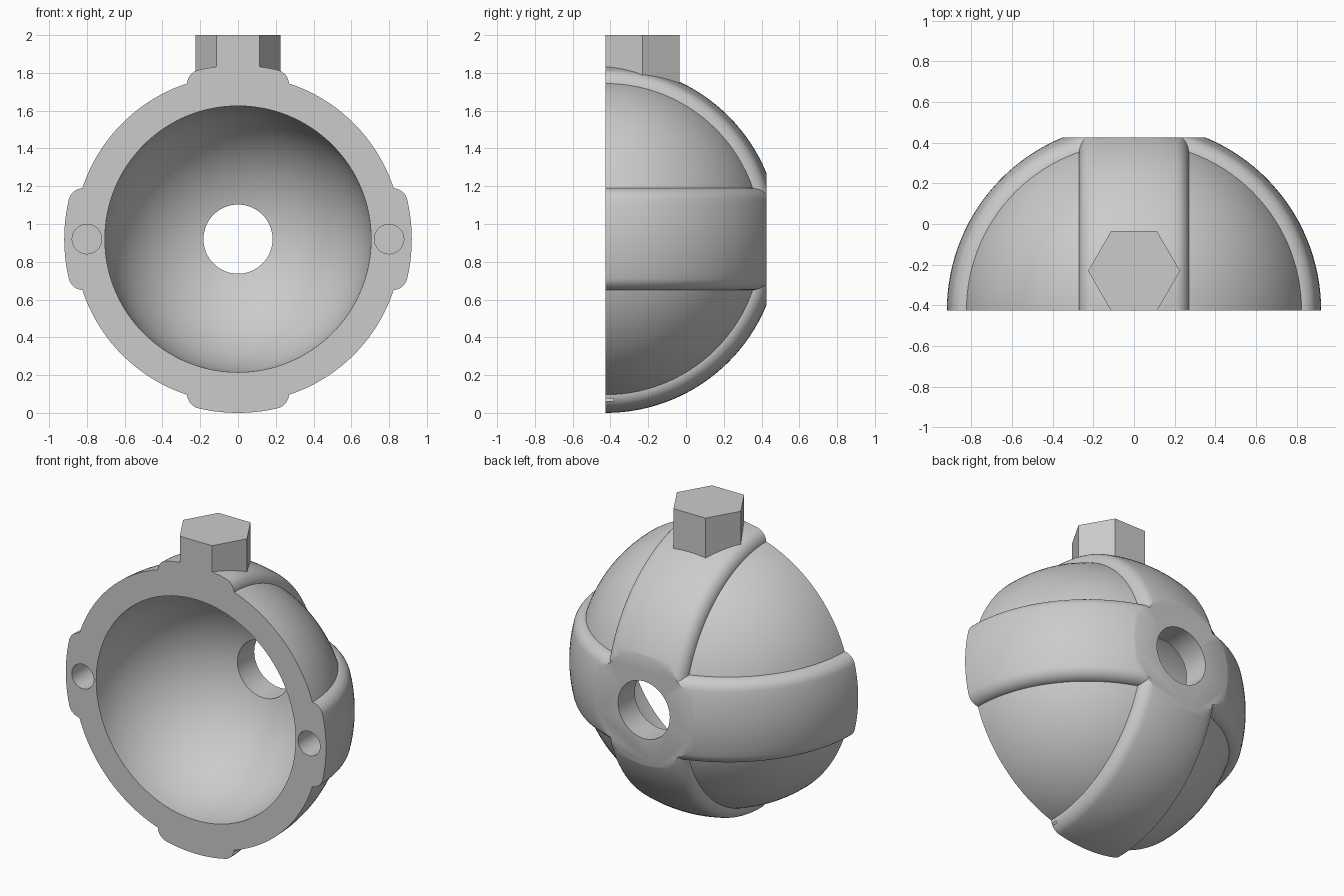
import bpy, bmesh, math
from mathutils import Matrix, Vector

cube = bpy.data.objects.get("Cube")
if cube:
    bpy.data.objects.remove(cube, do_unlink=True)

FRONT, BACK = -0.425, 0.425
CENTRE = Vector((0, FRONT, 0.92))
R_BAND, R_SHELL, R_INNER = 0.92, 0.867, 0.705
HALF_W, FILLET = 0.27, 0.08

grey = bpy.data.materials.new("plain grey")
grey.use_nodes = True
grey.diffuse_color = (0.6, 0.6, 0.6, 1)
grey.node_tree.nodes["Principled BSDF"].inputs["Base Color"].default_value = (0.6, 0.6, 0.6, 1)


def finish(name, bm, location):
    bmesh.ops.recalc_face_normals(bm, faces=bm.faces)
    mesh = bpy.data.meshes.new(name)
    bm.to_mesh(mesh)
    bm.free()
    mesh.materials.append(grey)
    ob = bpy.data.objects.new(name, mesh)
    ob.location = location
    bpy.context.collection.objects.link(ob)
    return ob


def sphere(name, radius, segments):
    bm = bmesh.new()
    bmesh.ops.create_uvsphere(bm, u_segments=segments, v_segments=segments // 2,
                              radius=radius, matrix=Matrix.Rotation(math.pi / 2, 4, 'X'))
    return finish(name, bm, CENTRE)


def prism(name, radius, depth, sides, location, axis):
    bm = bmesh.new()
    turn = Matrix.Rotation(math.pi / 2, 4, 'X') if axis == 'Y' else Matrix.Rotation(math.pi / 2, 4, 'Z')
    bmesh.ops.create_cone(bm, cap_ends=True, segments=sides, radius1=radius,
                          radius2=radius, depth=depth, matrix=turn)
    return finish(name, bm, location)


def block(name, y):
    bm = bmesh.new()
    bmesh.ops.create_cube(bm, size=3)
    return finish(name, bm, (0, y, 1))


def band(name, axis):
    # Half profile: round crown, rounded shoulder, straight flank
    mid_w = HALF_W - FILLET
    mid_r = math.sqrt((R_BAND - FILLET) ** 2 - mid_w ** 2)
    tilt = math.asin(mid_w / (R_BAND - FILLET))
    half = [(R_BAND * math.sin(tilt * i / 5), R_BAND * math.cos(tilt * i / 5)) for i in range(5)]
    for i in range(9):
        a = tilt + (math.pi / 2 - tilt) * i / 8
        half.append((mid_w + FILLET * math.sin(a), mid_r + FILLET * math.cos(a)))
    half.append((HALF_W, 0.76))
    profile = [(-w, r) for w, r in reversed(half[1:])] + half
    # Sweep the profile into a closed ring
    bm = bmesh.new()
    steps = 128
    rings = []
    for s in range(steps):
        a = 2 * math.pi * s / steps
        ring = []
        for w, r in profile:
            c, d = r * math.cos(a), r * math.sin(a)
            ring.append(bm.verts.new((w, c, d) if axis == 'X' else (c, d, w)))
        rings.append(ring)
    n = len(profile)
    for s in range(steps):
        p, q = rings[s], rings[(s + 1) % steps]
        for i in range(n):
            j = (i + 1) % n
            bm.faces.new((p[i], p[j], q[j], q[i]))
    return finish(name, bm, CENTRE)


def combine(target, tool, operation):
    bpy.context.view_layer.objects.active = target
    mod = target.modifiers.new(operation.lower(), 'BOOLEAN')
    mod.operation, mod.solver, mod.object = operation, 'EXACT', tool
    bpy.ops.object.modifier_apply(modifier=mod.name)
    bpy.data.objects.remove(tool, do_unlink=True)


# Outer shell with crossing bands and the hexagonal post
housing = sphere("half_ball_housing", R_SHELL, 128)
combine(housing, band("upright_band", 'X'), 'UNION')
combine(housing, band("level_band", 'Z'), 'UNION')
post = prism("hex_post", 0.226, 0.31, 6, (0, FRONT + 0.194, 1.845), 'Z')
bpy.context.view_layer.update()
# Turn the post so that two corners lie on the x axis
if max(v.co.x for v in post.data.vertices) < 0.22:
    post.data.transform(Matrix.Rotation(math.pi / 6, 4, 'Z'))
combine(housing, post, 'UNION')

# Hollow, flat front and flat back
combine(housing, sphere("hollow_cutter", R_INNER, 128), 'DIFFERENCE')
combine(housing, block("front_cutter", FRONT - 1.5), 'DIFFERENCE')
combine(housing, block("back_cutter", BACK + 1.5), 'DIFFERENCE')

# Rear opening and the two blind bolt holes
combine(housing, prism("rear_hole_cutter", 0.183, 0.6, 64, (0, BACK, CENTRE.z), 'Y'), 'DIFFERENCE')
for side in (-1, 1):
    hole = prism("bolt_hole_cutter", 0.078, 0.4, 40, (side * 0.8, FRONT, CENTRE.z), 'Y')
    combine(housing, hole, 'DIFFERENCE')

# Smooth shading with crisp edges
bpy.ops.object.select_all(action='DESELECT')
housing.select_set(True)
bpy.context.view_layer.objects.active = housing
bpy.ops.object.shade_smooth_by_angle(angle=math.radians(25))
